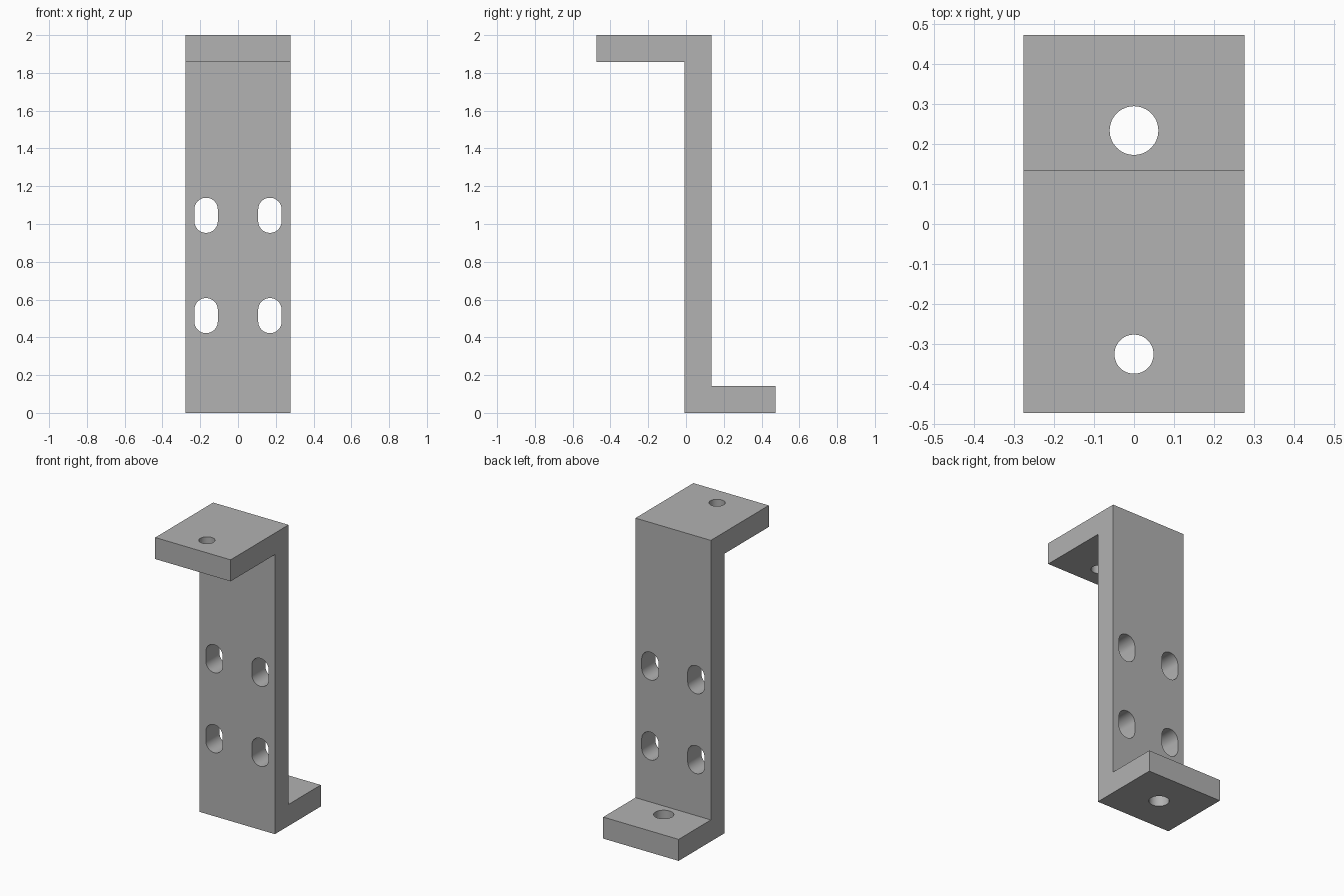
import bpy
import bmesh
from math import cos, sin, pi
from mathutils import Vector

cube = bpy.data.objects.get("Cube")
if cube:
    bpy.data.objects.remove(cube, do_unlink=True)

HALF_WIDTH, HALF_DEPTH, HEIGHT, THICK = 0.277, 0.473, 2.0, 0.143
WEB_FRONT, WEB_BACK = -0.008, 0.135

steel = bpy.data.materials.new("grey steel")
steel.use_nodes = True
colour = (0.445, 0.445, 0.445, 1)
steel.diffuse_color = colour
steel.node_tree.nodes["Principled BSDF"].inputs["Base Color"].default_value = colour


def prism(name, points, direction):
    """Extrude a closed outline along a direction."""
    bm = bmesh.new()
    face = bm.faces.new([bm.verts.new(p) for p in points])
    out = bmesh.ops.extrude_face_region(bm, geom=[face])
    verts = [v for v in out["geom"] if isinstance(v, bmesh.types.BMVert)]
    bmesh.ops.translate(bm, verts=verts, vec=Vector(direction))
    bmesh.ops.recalc_face_normals(bm, faces=bm.faces)
    mesh = bpy.data.meshes.new(name)
    bm.to_mesh(mesh)
    bm.free()
    mesh.materials.append(steel)
    obj = bpy.data.objects.new(name, mesh)
    bpy.context.collection.objects.link(obj)
    return obj


def slot_outline(radius, stretch, steps=24):
    """Circle split into two half rounds, moved apart by the stretch."""
    pts = []
    for side in (0, 1):
        for i in range(steps + 1):
            a = pi * (side + i / steps)
            pts.append((radius * cos(a), radius * sin(a) + (stretch if side == 0 else -stretch)))
    return pts


def circle_outline(radius, steps=48):
    return [(radius * cos(2 * pi * i / steps), radius * sin(2 * pi * i / steps))
            for i in range(steps)]


# Z-shaped bracket profile
profile = [(WEB_FRONT, 0), (HALF_DEPTH, 0), (HALF_DEPTH, THICK), (WEB_BACK, THICK),
           (WEB_BACK, HEIGHT), (-HALF_DEPTH, HEIGHT),
           (-HALF_DEPTH, HEIGHT - THICK), (WEB_FRONT, HEIGHT - THICK)]
bracket = prism("bracket", [(-HALF_WIDTH, y, z) for y, z in profile], (2 * HALF_WIDTH, 0, 0))

cutters = []
# Four upright slots through the web
for z in (0.515, 1.046):
    for x in (-0.169, 0.169):
        pts = [(x + u, -0.1, z + v) for u, v in slot_outline(0.062, 0.031)]
        cutters.append(prism("slot_cutter", pts, (0, 0.35, 0)))
# One round hole in each flange
for name, y, z, r in (("lower_hole_cutter", 0.234, 0, 0.061),
                      ("upper_hole_cutter", -0.326, HEIGHT - THICK, 0.049)):
    pts = [(u, y + v, z - 0.05) for u, v in circle_outline(r)]
    cutters.append(prism(name, pts, (0, 0, THICK + 0.1)))

bpy.ops.object.select_all(action='DESELECT')
bracket.select_set(True)
bpy.context.view_layer.objects.active = bracket
for cutter in cutters:
    mod = bracket.modifiers.new("cut", 'BOOLEAN')
    mod.operation = 'DIFFERENCE'
    mod.solver = 'EXACT'
    mod.object = cutter
    bpy.ops.object.modifier_apply(modifier=mod.name)
for cutter in cutters:
    bpy.data.objects.remove(cutter, do_unlink=True)

bpy.ops.object.shade_smooth_by_angle(angle=pi / 6)
